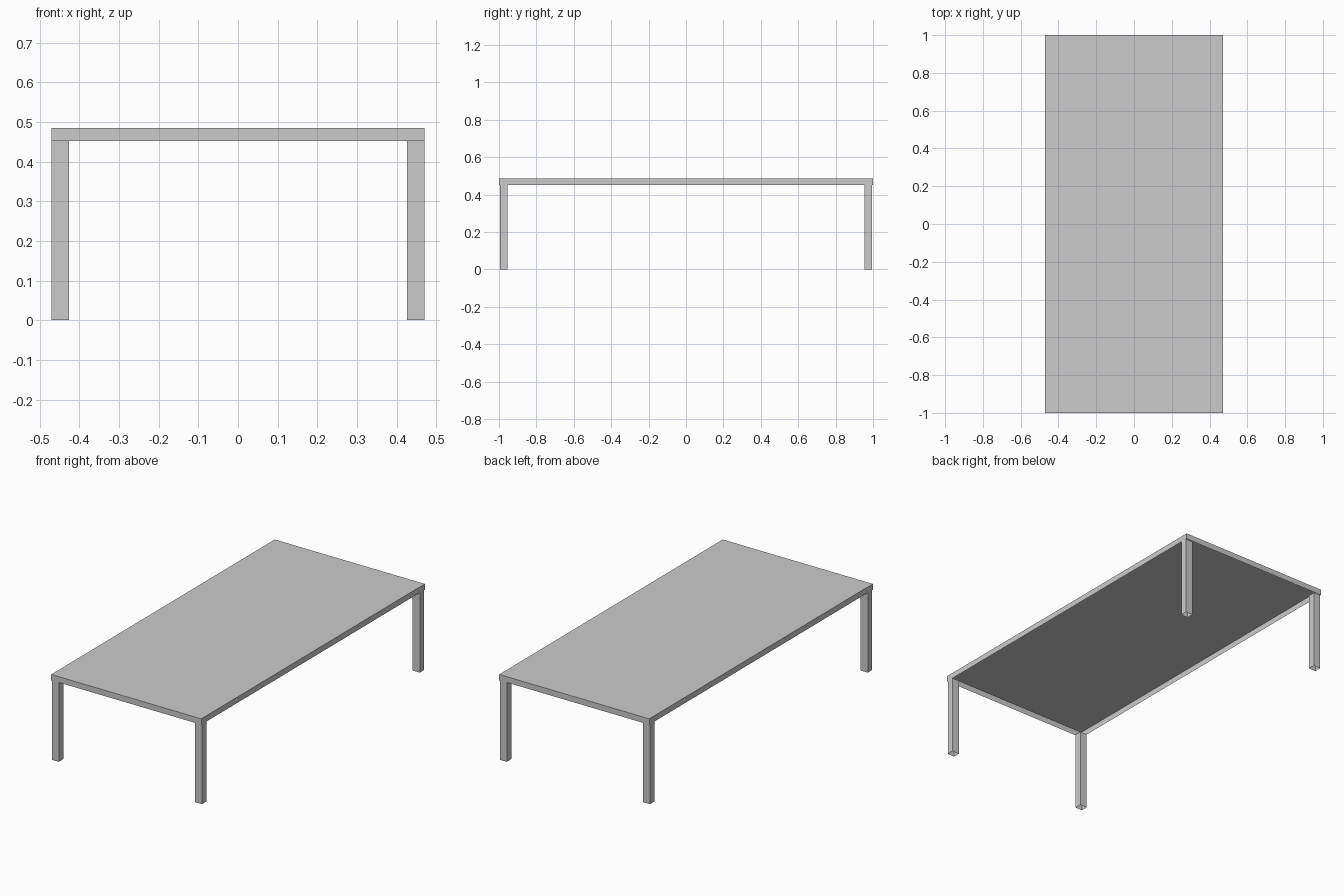
import bpy
import bmesh

cube = bpy.data.objects.get("Cube")
if cube:
    bpy.data.objects.remove(cube, do_unlink=True)

# Single light grey finish
grey = bpy.data.materials.new("light_grey")
grey.use_nodes = True
colour = (0.6, 0.6, 0.6, 1)
grey.diffuse_color = colour
grey.node_tree.nodes["Principled BSDF"].inputs["Base Color"].default_value = colour


def open_box(name, low, high):
    """Thin-walled box between two corners, open underneath."""
    bm = bmesh.new()
    bmesh.ops.create_cube(bm, size=1)
    for v in bm.verts:
        v.co = [h if c > 0 else l for c, l, h in zip(v.co, low, high)]
    bm.normal_update()
    bottom = [f for f in bm.faces if f.normal.z < -0.5]
    bmesh.ops.delete(bm, geom=bottom, context="FACES_ONLY")
    mesh = bpy.data.meshes.new(name)
    bm.to_mesh(mesh)
    bm.free()
    mesh.materials.append(grey)
    obj = bpy.data.objects.new(name, mesh)
    bpy.context.collection.objects.link(obj)
    return obj


HALF_X, HALF_Y = 0.47, 1.0
TOP, UNDER = 0.485, 0.452
LEG_X, LEG_Y, INSET = 0.044, 0.04, 0.005

# Table top: a shallow tray turned upside down
open_box("table_top", (-HALF_X, -HALF_Y, UNDER), (HALF_X, HALF_Y, TOP))

# Four hollow legs at the corners
for side, sx in (("right", -1), ("left", 1)):
    for end, sy in (("front", -1), ("back", 1)):
        xs = sorted((sx * HALF_X, sx * (HALF_X - LEG_X)))
        ys = sorted((sy * (HALF_Y - INSET), sy * (HALF_Y - INSET - LEG_Y)))
        open_box(f"{end}_{side}_leg", (xs[0], ys[0], 0), (xs[1], ys[1], UNDER))
